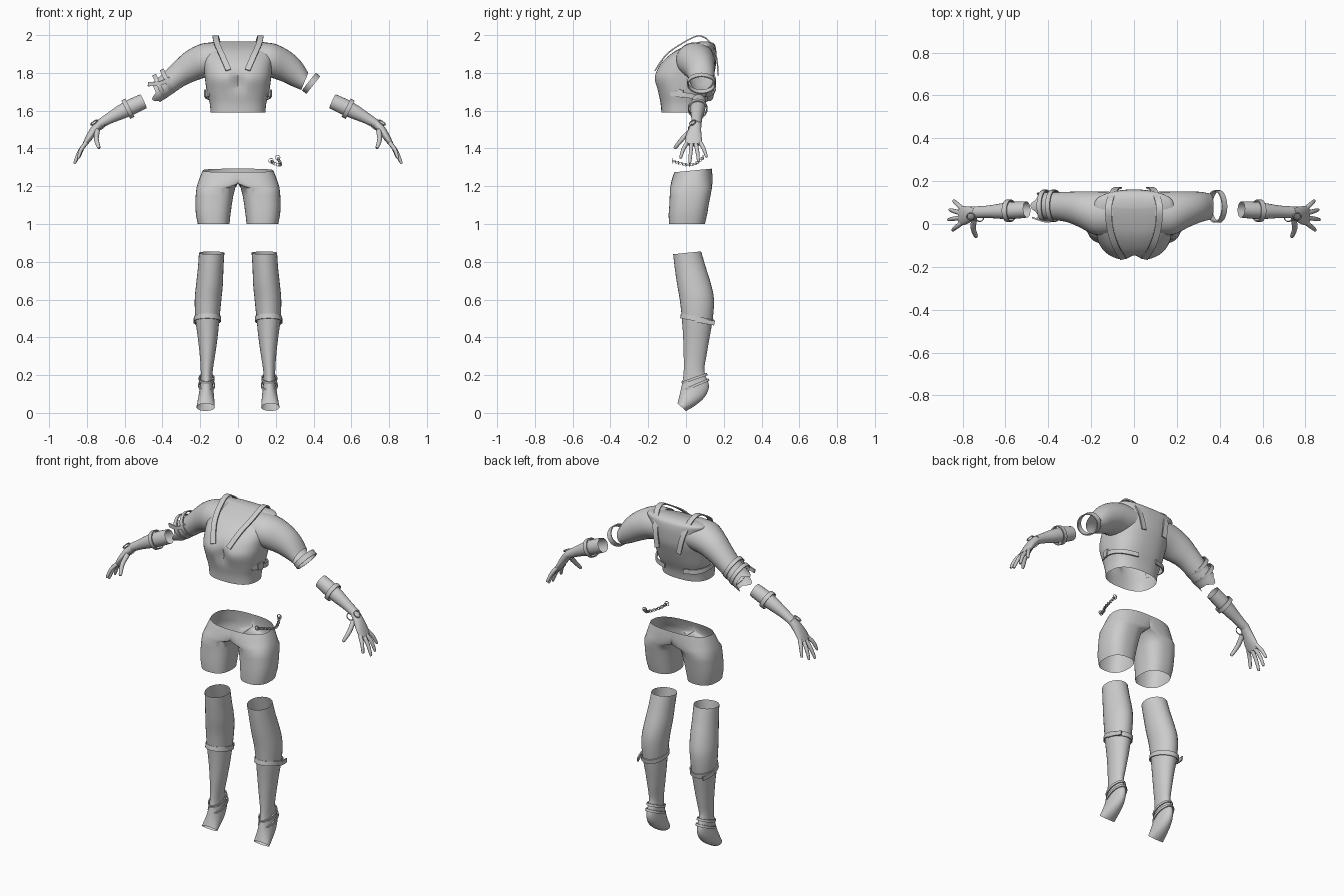
import bpy, bmesh, math
from mathutils import Vector as V

if "Cube" in bpy.data.objects:
    bpy.data.objects.remove(bpy.data.objects["Cube"])

grey = bpy.data.materials.new("plain_grey")
grey.diffuse_color = (0.6, 0.6, 0.6, 1)
grey.use_nodes = True
grey.node_tree.nodes["Principled BSDF"].inputs["Base Color"].default_value = grey.diffuse_color


def finish(name, bm, angle=50):
    bmesh.ops.recalc_face_normals(bm, faces=bm.faces)
    me = bpy.data.meshes.new(name)
    bm.to_mesh(me)
    bm.free()
    me.materials.append(grey)
    ob = bpy.data.objects.new(name, me)
    bpy.context.collection.objects.link(ob)
    bpy.ops.object.select_all(action='DESELECT')
    ob.select_set(True)
    bpy.context.view_layer.objects.active = ob
    bpy.ops.object.shade_smooth_by_angle(angle=math.radians(angle))
    return ob


def spline(rows, n=4):
    """Catmull-Rom resampling of rows of numbers."""
    out = []
    for i in range(len(rows) - 1):
        a, b, c, d = rows[max(i - 1, 0)], rows[i], rows[i + 1], rows[min(i + 2, len(rows) - 1)]
        for k in range(n):
            t = k / n
            out.append([q + .5 * t * (r - p + t * (2 * p - 5 * q + 4 * r - s + t * (3 * (q - r) + s - p)))
                        for p, q, r, s in zip(a, b, c, d)])
    return out + [list(rows[-1])]


def skin(name, rings, start=False, end=False, loop=False, drop=None, angle=50):
    """Bridge rings of points; drop removes faces by a rule."""
    bm = bmesh.new()
    vs = [[bm.verts.new(p) for p in r] for r in rings]
    n = len(vs[0])
    for a, b in zip(vs, vs[1:] + vs[:1] if loop else vs[1:]):
        for j in range(n):
            f = (a[j], a[(j + 1) % n], b[(j + 1) % n], b[j])
            if not (drop and all(drop(v.co) for v in f)):
                bm.faces.new(f)
    if start:
        bm.faces.new(vs[0])
    if end:
        bm.faces.new(vs[-1])
    if drop:
        bmesh.ops.delete(bm, geom=[v for v in bm.verts if not v.link_faces], context='VERTS')
    return finish(name, bm, angle)


def oval(c, u, v, n=28):
    return [V(c) + V(u) * math.cos(2 * math.pi * k / n) + V(v) * math.sin(2 * math.pi * k / n)
            for k in range(n)]


def limb(name, rows, s=1, n=20, start=False, end=False):
    """Rows are x, y, z, radius up, radius along y."""
    rows = spline(rows, 3)
    rings = []
    for i, (x, y, z, ru, rv) in enumerate(rows):
        t = V(rows[min(i + 1, len(rows) - 1)][:3]) - V(rows[max(i - 1, 0)][:3])
        side = V((0, 1, 0))
        side = (side - t * side.dot(t) / t.dot(t)).normalized()
        up = t.normalized().cross(side)
        rings.append([(s * p.x, p.y, p.z) for p in oval((x, y, z), up * ru, side * rv, n)])
    return skin(name, rings, start, end)


def band(name, c, u, v, width, thick=.006):
    """Flat closed strap around the oval given by u and v."""
    u, v = V(u), V(v)
    w = u.cross(v).normalized() * width / 2
    gu, gv = u + u.normalized() * thick, v + v.normalized() * thick
    return skin(name, [oval(V(c) - w, u, v), oval(V(c) - w, gu, gv),
                       oval(V(c) + w, gu, gv), oval(V(c) + w, u, v)], loop=True, angle=30)


def strap(name, pts, side, width, thick=.007):
    """Flat open strap swept along a path."""
    pts = [V(p) for p in spline(pts)]
    rings = []
    for i, p in enumerate(pts):
        t = (pts[min(i + 1, len(pts) - 1)] - pts[max(i - 1, 0)]).normalized()
        w = V(side)
        w = (w - t * w.dot(t)).normalized()
        h, w = t.cross(w) * thick / 2, w * width / 2
        rings.append([p - w - h, p + w - h, p + w + h, p - w + h])
    return skin(name, rings, True, True, angle=30)


# Torso: z, half width, front, back
rings = []
for z, w, f, b in spline([(1.59, .145, -.13, .08), (1.64, .15, -.135, .09), (1.70, .165, -.15, .115),
                          (1.77, .175, -.17, .14), (1.82, .18, -.153, .155), (1.87, .185, -.115, .16),
                          (1.92, .185, -.05, .16), (1.953, .18, .03, .15), (1.966, .11, .075, .12)]):
    r = []
    for k in range(48):
        a = 2 * math.pi * k / 48
        sx, sy = math.cos(a), math.sin(a)
        x = w * math.copysign(abs(sx) ** .8, sx)
        y = (f + b) / 2 + (b - f) / 2 * math.copysign(abs(sy) ** .8, sy)
        if sy < 0:  # groove between the chest halves
            y += .035 * math.exp(-(x / .028) ** 2) * math.exp(-((z - 1.76) / .05) ** 2)
        r.append((x, y, z))
    rings.append(r)
skin("torso", rings, end=True)

# Sleeves: top x z, bottom x z, front, back
shoulder = [(.10, 1.962, .10, 1.79, -.05, .15), (.19, 1.955, .175, 1.775, -.05, .152),
            (.27, 1.917, .24, 1.752, -.015, .152), (.33, 1.865, .29, 1.728, .008, .15)]
for s, side, tail in ((1, "right", [(.372, 1.80, .335, 1.71, .02, .142)]),
                      (-1, "left", [(.40, 1.795, .36, 1.68, .02, .148), (.455, 1.745, .415, 1.645, .022, .148)])):
    rings = []
    for xt, zt, xb, zb, f, b in spline(shoulder + tail):
        rings.append(oval((s * (xt + xb) / 2, (f + b) / 2, (zt + zb) / 2),
                          (s * (xt - xb) / 2, 0, (zt - zb) / 2), (0, (b - f) / 2, 0)))
    if s < 0:  # ragged sleeve edge
        rings[-1] = [p + V((-.03, 0, -.012)) * max(0, math.cos(k * math.pi * 6 / 28)) for k, p in enumerate(rings[-1])]
    skin("sleeve_" + side, rings)
band("upper_arm_ring", (.387, .082, 1.745), (.033, 0, .042), (0, .07, 0), .03)
for i, (x, z) in enumerate(((-.375, 1.755), (-.415, 1.727))):
    band(f"upper_arm_strap_{i}", (x, .085, z), (-.027, 0, .058), (0, .069, 0), .022)
strap("sleeve_flap", [(-.36, .02, 1.77), (-.41, .01, 1.745), (-.475, .03, 1.74)], (0, 0, 1), .022)

# Shorts: z, inner x, outer x, front, back; the seam is open above the crotch
for s, side in ((1, "right"), (-1, "left")):
    rings = []
    for z, xi, xo, f, b in ((1.0, .045, .213, -.09, .10), (1.05, .04, .223, -.092, .112),
                            (1.10, .033, .226, -.088, .12), (1.15, .025, .224, -.086, .13),
                            (1.19, .015, .22, -.084, .137), (1.215, -.10, .213, -.08, .14),
                            (1.25, -.14, .2, -.072, .14), (1.28, -.17, .187, -.062, .136)):
        r = []
        for k in range(40):
            a = 2 * math.pi * k / 40
            cx, cy = math.cos(a), math.sin(a)
            x = (xi + xo) / 2 + (xo - xi) / 2 * math.copysign(abs(cx) ** .8, cx)
            y = (f + b) / 2 + (b - f) / 2 * math.copysign(abs(cy) ** .8, cy)
            r.append((s * max(x, 0), y, z + max(0, z - 1.2) * y * 1.2))
        rings.append(r)
    skin("shorts_" + side, rings, drop=lambda c: abs(c.x) < 1e-5)

# Legs: inner x, outer x, front y z, back y z
leg = [(.072, .207, -.068, .84, .08, .855), (.077, .212, -.06, .77, .105, .77), (.08, .222, -.047, .68, .133, .68),
       (.088, .229, -.033, .6, .148, .6), (.098, .226, -.022, .5, .142, .5), (.108, .213, -.015, .4, .125, .4),
       (.122, .202, -.012, .3, .108, .3), (.134, .197, -.012, .22, .097, .22), (.134, .199, -.018, .17, .122, .145),
       (.128, .207, -.028, .12, .10, .085), (.125, .214, -.036, .085, .05, .04), (.123, .22, -.045, .05, .0, .01)]
for s, side in ((1, "right"), (-1, "left")):
    skin("leg_" + side, [oval((s * (i + o) / 2, (f + b) / 2, (zf + zb) / 2), (s * (o - i) / 2, 0, 0),
                              (0, (b - f) / 2, (zb - zf) / 2)) for i, o, f, zf, b, zb in spline(leg, 3)])
    band("knee_strap_" + side, (s * .162, .06, .497), (.066, 0, 0), (0, .083, -.016), .026)
    strap("knee_strap_tail_" + side, [(s * .2, .03, .5), (s * .232, .07, .49), (s * .215, .15, .475)], (0, 0, 1), .024)
    band("ankle_strap_upper_" + side, (s * .166, .045, .182), (.036, 0, 0), (0, .062, .022), .014)
    band("ankle_strap_lower_" + side, (s * .166, .05, .146), (.039, 0, 0), (0, .066, .028), .014)

    # Forearm, cuff and hand
    limb("forearm_" + side, [(.5, .068, 1.65, .04, .038), (.56, .064, 1.622, .042, .04), (.62, .06, 1.592, .038, .036),
                             (.68, .057, 1.56, .029, .029), (.74, .055, 1.525, .023, .027)], s)
    band("cuff_" + side, (s * .583, .062, 1.61), (s * .021, 0, .043), (0, .046, 0), .024)
    limb("palm_" + side, [(.735, .055, 1.528, .023, .027), (.762, .047, 1.497, .022, .034),
                          (.79, .04, 1.455, .018, .044), (.812, .039, 1.42, .012, .044)], s, end=True)
    fingers = {"thumb": ((.745, .025, 1.495), (.75, -.02, 1.45), (.737, -.057, 1.405)),
               "index": ((.803, .006, 1.43), (.83, -.015, 1.395), (.845, -.028, 1.352)),
               "middle": ((.808, .029, 1.425), (.84, .025, 1.38), (.864, .02, 1.325)),
               "ring_finger": ((.808, .051, 1.425), (.838, .06, 1.385), (.858, .066, 1.333)),
               "little": ((.803, .073, 1.435), (.825, .093, 1.40), (.84, .108, 1.358))}
    for name, (a, b, c) in fingers.items():
        r = .014 if name == "thumb" else .0115
        tip = tuple(V(c) + (V(c) - V(b)) * .08)
        limb(f"{name}_{side}", [(*a, r, r), (*b, r * .9, r * .9), (*c, r * .65, r * .65), (*tip, .002, .002)], s, 10, end=True)
    for i, c in enumerate(((.762, .035, 1.537), (.72, .028, 1.512))):
        band(f"wrist_loop_{i}_{side}", (s * c[0], c[1], c[2]), (s * .016, 0, -.01), (0, .014, .006), .006, .004)

    # Shoulder strap, rib strap and buckle
    strap("shoulder_strap_" + side, [(s * x, y, z) for x, y, z in
          ((.05, -.162, 1.815), (.085, -.105, 1.895), (.11, -.03, 1.95), (.12, .06, 1.995),
           (.11, .12, 1.97), (.09, .16, 1.89), (.07, .17, 1.79))], (1, 0, 0), .03)
    strap("rib_strap_" + side, [(s * x, y, z) for x, y, z in
          ((.15, -.08, 1.69), (.17, -.02, 1.685), (.165, .04, 1.675), (.13, .085, 1.665), (.06, .112, 1.66))], (0, 0, 1), .026)
    strap("rib_buckle_" + side, [(s * .166, -.05, 1.692), (s * .173, -.015, 1.69)], (0, 0, 1), .04, .012)

# Loose chain: small links along a curve, larger link at each end
path = spline([(.175, -.07, 1.335), (.19, -.03, 1.322), (.222, .02, 1.312), (.222, .06, 1.325), (.21, .09, 1.352)], 5)
for i, p in enumerate(path):
    big = i in (0, len(path) - 1)
    r = .011 if big else .006
    u, v = ((r, 0, 0), (0, 0, r)) if i % 2 == 0 else ((0, r, 0), (0, 0, r * .6))
    band(f"chain_link_{i}", p, u, v, .004, .003)
